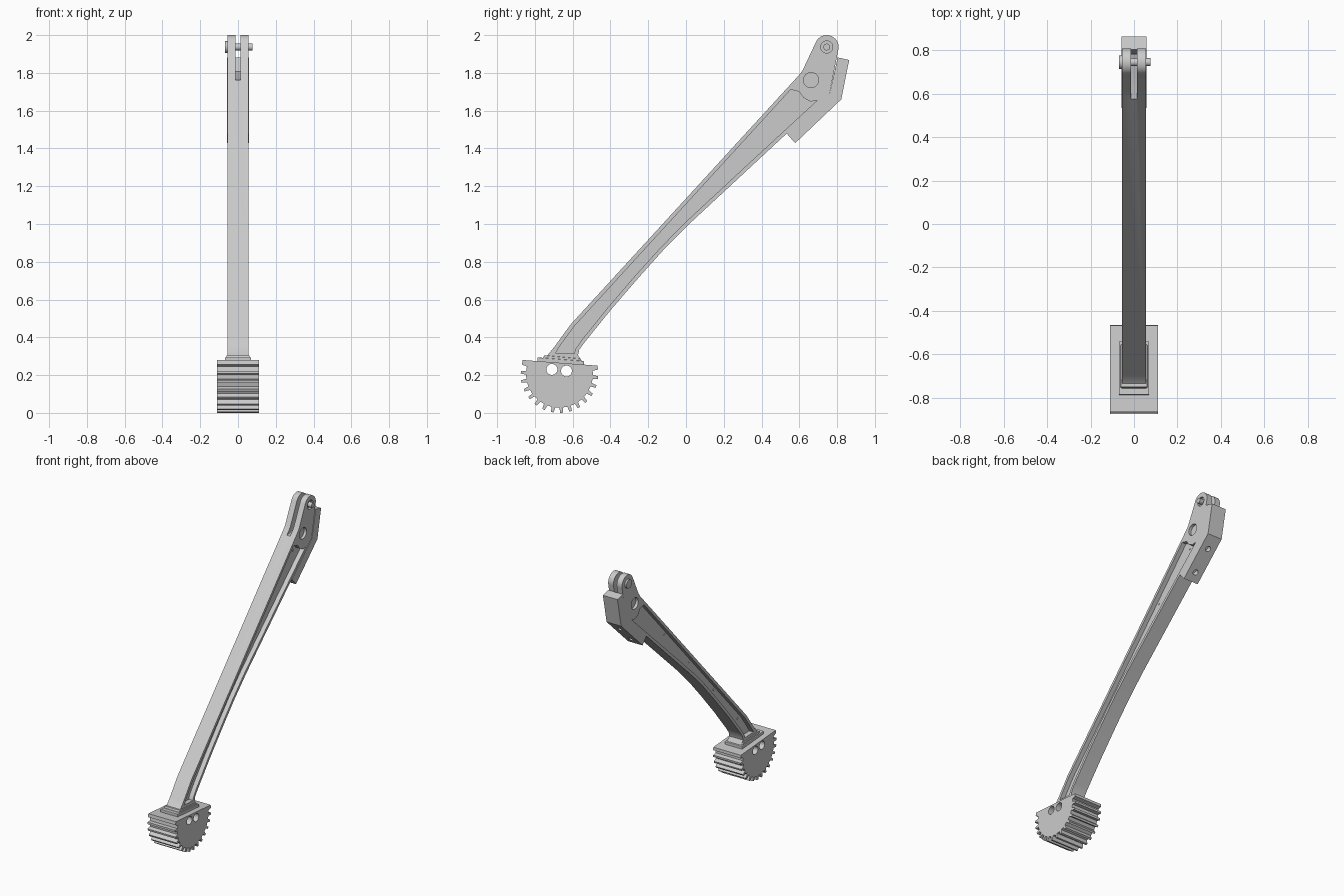
import bpy, bmesh
from math import sin, cos, radians, pi
from mathutils import Vector

if "Cube" in bpy.data.objects:
    bpy.data.objects.remove(bpy.data.objects["Cube"])


def prism(name, pts, x0, x1):
    """Extrude a (y, z) outline along x."""
    bm = bmesh.new()
    face = bm.faces.new([bm.verts.new((x0, y, z)) for y, z in pts])
    ext = bmesh.ops.extrude_face_region(bm, geom=[face])
    moved = [v for v in ext["geom"] if isinstance(v, bmesh.types.BMVert)]
    bmesh.ops.translate(bm, verts=moved, vec=(x1 - x0, 0, 0))
    bmesh.ops.recalc_face_normals(bm, faces=bm.faces)
    mesh = bpy.data.meshes.new(name)
    bm.to_mesh(mesh)
    bm.free()
    ob = bpy.data.objects.new(name, mesh)
    bpy.context.collection.objects.link(ob)
    return ob


def arc(cy, cz, r, a0, a1, n):
    angles = [radians(a0 + (a1 - a0) * i / n) for i in range(n + 1)]
    return [(cy + r * cos(a), cz + r * sin(a)) for a in angles]


def disc(name, cy, cz, r, x0, x1, n=32):
    return prism(name, arc(cy, cz, r, 0, 360, n)[:-1], x0, x1)


def activate(ob):
    bpy.ops.object.select_all(action='DESELECT')
    ob.select_set(True)
    bpy.context.view_layer.objects.active = ob


def cut(ob, cutters):
    activate(ob)
    for c in cutters:
        mod = ob.modifiers.new("cut", 'BOOLEAN')
        mod.operation, mod.solver, mod.object = 'DIFFERENCE', 'EXACT', c
        bpy.ops.object.modifier_apply(modifier=mod.name)
        bpy.data.objects.remove(c)


def smooth(ob):
    activate(ob)
    bpy.ops.object.shade_smooth_by_angle(angle=radians(25))


PIN = (0.745, 1.937)
PIVOT = (0.662, 1.762)
W = 0.055

# Gear sector with flat, slightly tilted top
GY, GZ, R, ROOT, TEETH = -0.67, 0.205, 0.205, 0.177, 16
gear_pts = [(-0.865, 0.28)]
pitch = 212 / (TEETH - 0.5)
for i in range(TEETH):
    a = 160 + i * pitch
    for da, r in ((0.06, ROOT), (0.14, R), (0.42, R), (0.54, ROOT)):
        t = radians(a + (da - 0.02) * pitch)
        if (i == 0 and da < 0.2) or (i == TEETH - 1 and da > 0.4):
            continue
        gear_pts.append((GY + r * cos(t), GZ + r * sin(t)))
gear_pts.append((-0.468, 0.25))
gear = prism("gear_sector", gear_pts, -0.11, 0.11)
cut(gear, [disc("c", y, z, 0.029, -0.2, 0.2) for y, z in ((-0.71, 0.23), (-0.633, 0.222))])
smooth(gear)

# Mounting plate and collar at the foot
plate = prism("foot_plate", [(-0.787, 0.265), (-0.54, 0.25), (-0.54, 0.274), (-0.787, 0.294)], -0.07, 0.07)
collar = prism("foot_collar", [(-0.76, 0.28), (-0.55, 0.265), (-0.56, 0.287), (-0.75, 0.305)], -0.062, 0.062)
for ob in (plate, collar):
    bev = ob.modifiers.new("bevel", 'BEVEL')
    bev.width, bev.segments = 0.004, 2

# Arm: full outline, then side pockets leave an I-beam
arm_pts = [(-0.77, 0.285), (-0.735, 0.303), (-0.695, 0.352), (-0.61, 0.469), (0.60, 1.79), (0.618, 1.815)]
arm_pts += arc(*PIN, 0.063, 155, -10, 18)
arm_pts += [(0.76, 1.69), (0.39, 1.346), (0.016, 0.999), (-0.12, 0.862), (-0.249, 0.718), (-0.40, 0.543),
            (-0.535, 0.376), (-0.565, 0.335), (-0.572, 0.305), (-0.55, 0.272)]
arm = prism("arm", arm_pts, -W, W)
pocket_pts = [(-0.69, 0.318), (-0.665, 0.358), (-0.592, 0.458), (0.555, 1.712), (0.60, 1.70), (0.622, 1.668),
              (0.66, 1.648), (0.695, 1.655), (0.376, 1.361), (0.002, 1.014), (-0.134, 0.876), (-0.264, 0.732),
              (-0.415, 0.556), (-0.552, 0.386), (-0.585, 0.338), (-0.592, 0.314)]
cutters = [prism("c", pocket_pts, 0.022, 0.1), prism("c", pocket_pts, -0.1, -0.022)]

# Clevis slot, pivot recesses and pin hole at the head
cutters.append(prism("c", [(0.50, 1.755), (0.60, 1.765), (0.76, 1.80), (0.9, 1.85), (0.9, 2.1), (0.5, 2.1)],
                     -0.013, 0.013))
for s in (-1, 1):
    cutters.append(disc("c", *PIVOT, 0.04, *sorted((s * 0.035, s * 0.1))))
cutters.append(disc("c", *PIN, 0.032, 0.038, 0.1))
cut(arm, cutters)
smooth(arm)

# Hinge pin with head and stub end
smooth(disc("hinge_pin", *PIN, 0.018, -0.055, 0.076))
smooth(disc("hinge_pin_head", *PIN, 0.031, -0.068, -0.05))

# Small studs along the web
for i, (y, z) in enumerate(((-0.556, 0.458), (-0.28, 0.77), (0.0, 1.073), (0.28, 1.38), (0.593, 1.656))):
    smooth(disc(f"web_stud_{i}", y, z, 0.006, -0.026, 0.026, 12))

# Bent back pad with two screw holes
pad = prism("back_pad", [(0.533, 1.479), (0.578, 1.428), (0.822, 1.66), (0.864, 1.868), (0.803, 1.882),
                         (0.76, 1.69)], -0.058, 0.058)
a, b = Vector((0, 0.578, 1.428)), Vector((0, 0.822, 1.66))
d = (b - a).normalized()
normal = Vector((0, d.z, -d.y))
holes = []
for t in (0.2, 0.72):
    bpy.ops.mesh.primitive_cylinder_add(vertices=24, radius=0.019, depth=0.07, location=a.lerp(b, t),
                                        rotation=normal.to_track_quat('Z', 'X').to_euler())
    holes.append(bpy.context.object)
cut(pad, holes)
smooth(pad)
